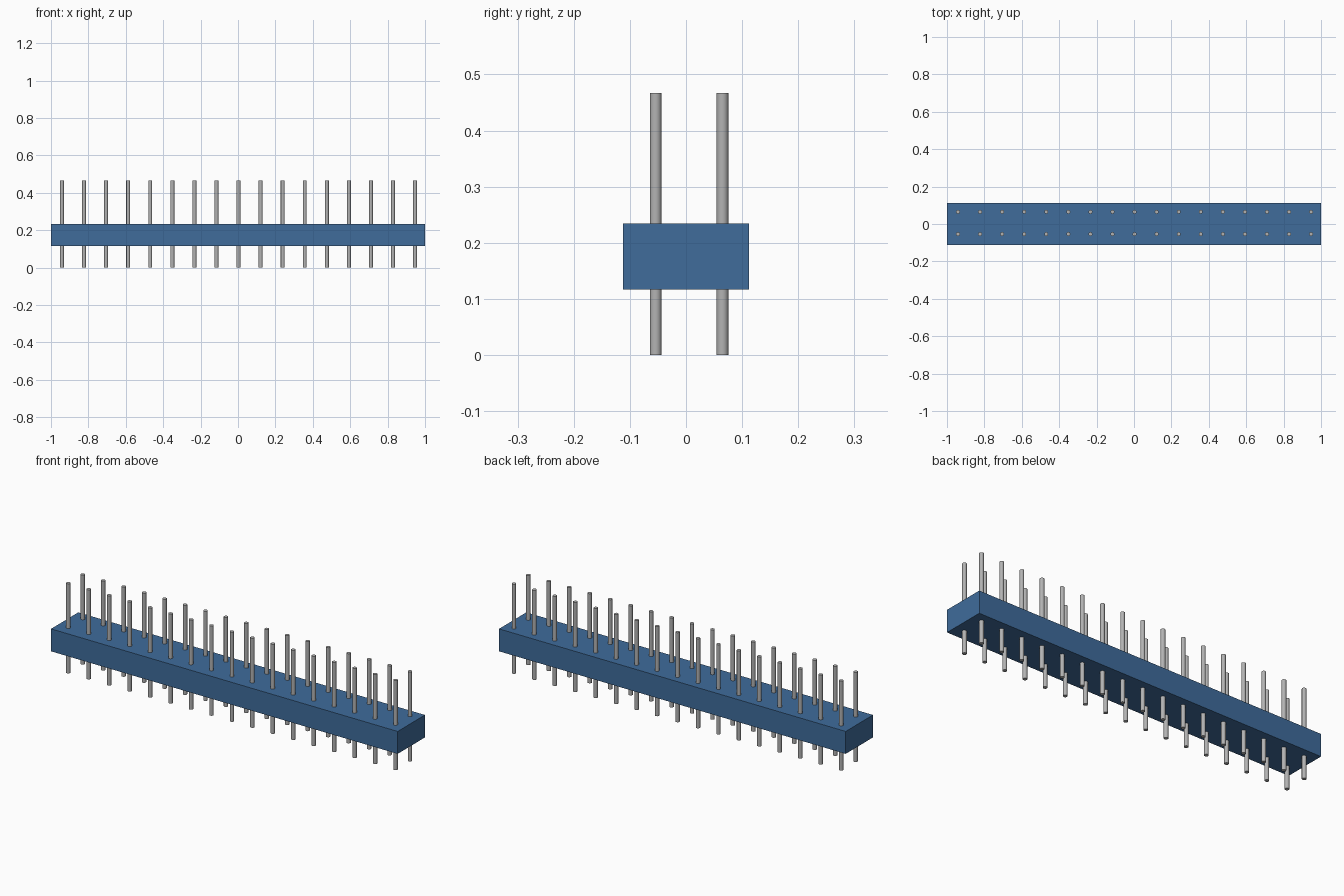
import bpy
import math

cube = bpy.data.objects.get("Cube")
if cube:
    bpy.data.objects.remove(cube, do_unlink=True)


def material(name, rgb):
    mat = bpy.data.materials.new(name)
    mat.use_nodes = True
    color = (*rgb, 1.0)
    mat.diffuse_color = color
    mat.node_tree.nodes["Principled BSDF"].inputs["Base Color"].default_value = color
    return mat


blue = material("blue plastic", (0.05, 0.15, 0.33))
grey = material("grey metal", (0.45, 0.45, 0.45))

# Insulating block
BOTTOM, TOP, DEPTH = 0.117, 0.234, 0.225
bpy.ops.mesh.primitive_cube_add(size=1, location=(0, 0, (BOTTOM + TOP) / 2))
block = bpy.context.object
block.name = "housing_block"
block.scale = (2, DEPTH, TOP - BOTTOM)
bpy.ops.object.transform_apply(location=False, rotation=False, scale=True)
block.data.materials.append(blue)

# Two rows of round pins passing through the block
COLUMNS, PITCH, RADIUS, HEIGHT = 17, 0.118, 0.0105, 0.467
bpy.ops.mesh.primitive_cylinder_add(vertices=24, radius=RADIUS, depth=HEIGHT)
first_pin = bpy.context.object
first_pin.data.materials.append(grey)
bpy.ops.object.shade_smooth_by_angle(angle=math.radians(40))

for row, y in (("front", -0.054), ("back", 0.065)):
    for i in range(COLUMNS):
        pin = first_pin.copy()
        pin.name = f"{row}_pin_{i + 1}"
        pin.location = (0.003 + (i - COLUMNS // 2) * PITCH, y, HEIGHT / 2)
        bpy.context.collection.objects.link(pin)
bpy.data.objects.remove(first_pin, do_unlink=True)
